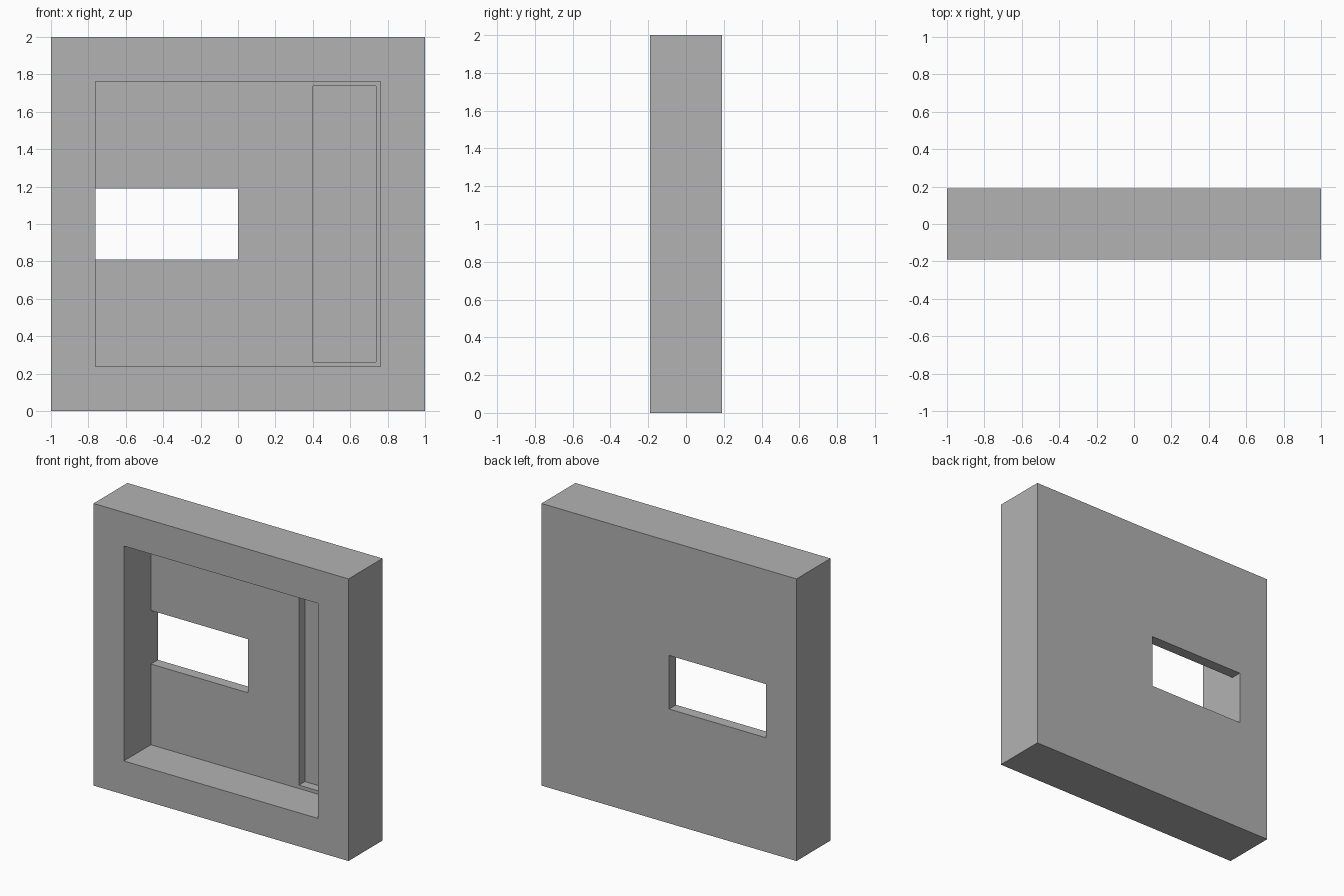
import bpy

default = bpy.data.objects.get("Cube")
if default:
    bpy.data.objects.remove(default, do_unlink=True)

grey = bpy.data.materials.new("mid grey")
grey.use_nodes = True
colour = (0.448, 0.448, 0.448, 1)
grey.diffuse_color = colour
grey.node_tree.nodes["Principled BSDF"].inputs["Base Color"].default_value = colour


def box(name, x, y, z):
    """Box spanning the given (low, high) ranges."""
    spans = (x, y, z)
    bpy.ops.mesh.primitive_cube_add(size=1, location=[sum(s) / 2 for s in spans])
    ob = bpy.context.object
    ob.name = name
    ob.scale = [s[1] - s[0] for s in spans]
    bpy.ops.object.transform_apply(location=True, rotation=False, scale=True)
    ob.data.materials.append(grey)
    return ob


def carve(body, cutter):
    """Subtract the cutter from the body and discard it."""
    mod = body.modifiers.new(cutter.name, 'BOOLEAN')
    mod.operation = 'DIFFERENCE'
    mod.solver = 'EXACT'
    mod.object = cutter
    cutter.hide_render = True
    bpy.context.view_layer.objects.active = body
    bpy.ops.object.modifier_apply(modifier=mod.name)
    bpy.data.objects.remove(cutter, do_unlink=True)


half_depth = 0.19
inner = 0.762              # half width of the cavity
floor = half_depth - 0.078  # inner face of the back wall

# Square block
frame = box("panel_frame", (-1, 1), (-half_depth, half_depth), (0, 2))

# Wide cavity open to the front
carve(frame, box("cavity_cutter", (-inner, inner), (-0.4, floor), (1 - inner, 1 + inner)))

# Tall shallow slot sunk into the cavity floor
carve(frame, box("slot_cutter", (0.4, 0.738), (0, floor + 0.067), (0.262, 1.738)))

# Window through the back wall, flush with the cavity side
carve(frame, box("window_cutter", (-inner, 0), (0, 0.4), (0.81, 1.19)))
